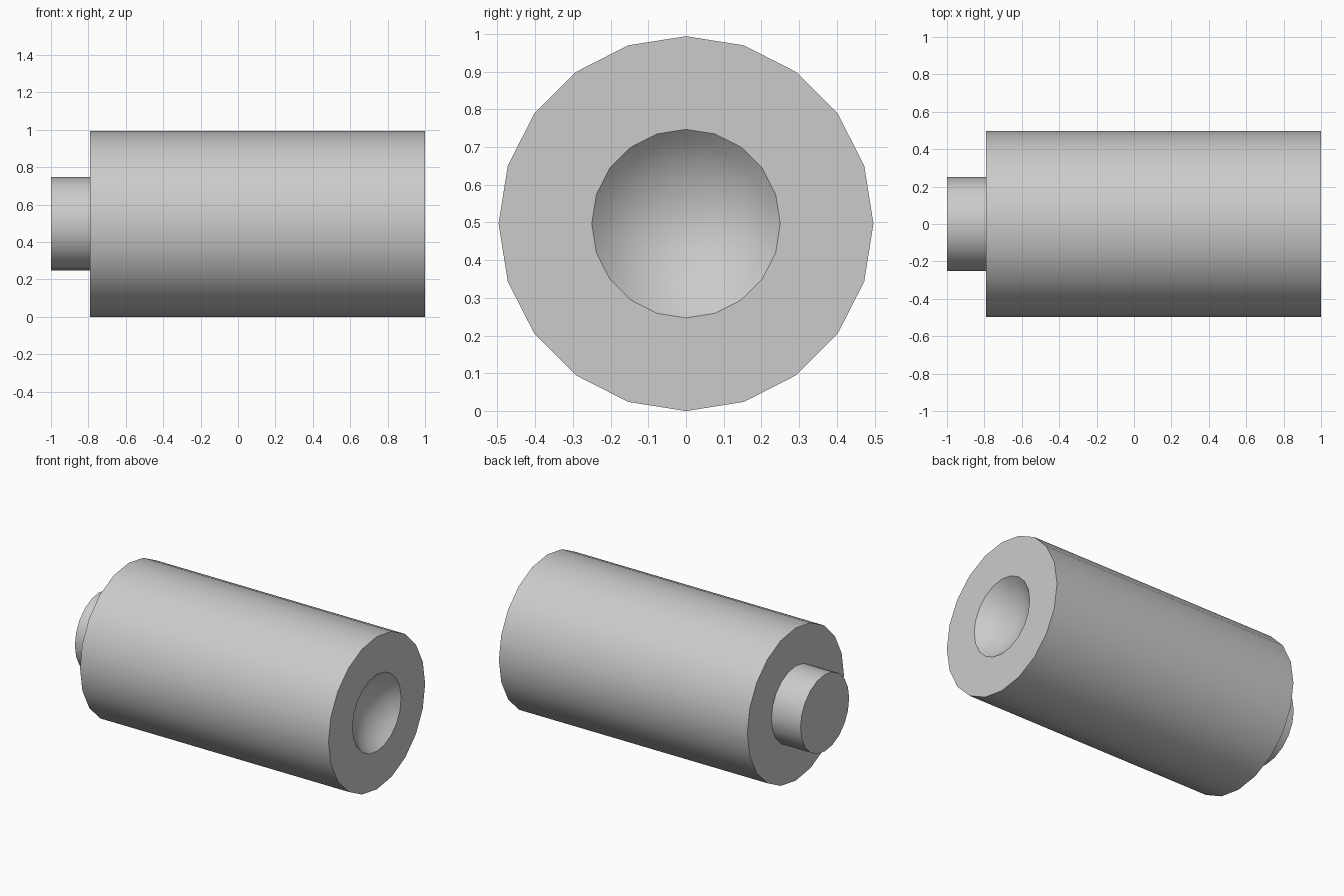
import bpy, bmesh, math

if "Cube" in bpy.data.objects:
    bpy.data.objects.remove(bpy.data.objects["Cube"])

SIDES = 20
R_BODY, R_PEG = 0.497, 0.25
X_BACK, X_STEP, X_FRONT = -1.0, -0.79, 1.0
DISH_DEPTH, DISH_RINGS = 0.11, 6


def lathe(name, profile, z):
    """Revolve (x, radius) points around a horizontal axis at height z."""
    bm = bmesh.new()
    rings = []
    for x, r in profile:
        if r < 1e-6:
            rings.append([bm.verts.new((x, 0, z))] * SIDES)
        else:
            rings.append([bm.verts.new((x, r * math.cos(a), z + r * math.sin(a)))
                          for a in (2 * math.pi * i / SIDES for i in range(SIDES))])
    for a, b in zip(rings, rings[1:]):
        for i in range(SIDES):
            j = (i + 1) % SIDES
            bm.faces.new(list(dict.fromkeys((a[i], a[j], b[j], b[i]))))
    bmesh.ops.recalc_face_normals(bm, faces=bm.faces)
    mesh = bpy.data.meshes.new(name)
    bm.to_mesh(mesh)
    bm.free()
    obj = bpy.data.objects.new(name, mesh)
    bpy.context.collection.objects.link(obj)
    bpy.ops.object.select_all(action='DESELECT')
    obj.select_set(True)
    bpy.context.view_layer.objects.active = obj
    bpy.ops.object.shade_smooth_by_angle(angle=math.radians(30))
    return obj


# Peg end and main cylinder
profile = [(X_BACK, 0), (X_BACK, R_PEG), (X_STEP, R_PEG),
           (X_STEP, R_BODY), (X_FRONT, R_BODY)]

# Shallow spherical dish in the other end
sphere_r = (R_PEG ** 2 + DISH_DEPTH ** 2) / (2 * DISH_DEPTH)
rim_angle = math.asin(R_PEG / sphere_r)
for k in range(DISH_RINGS + 1):
    t = rim_angle * (1 - k / DISH_RINGS)
    depth = DISH_DEPTH - sphere_r * (1 - math.cos(t))
    profile.append((X_FRONT - depth, sphere_r * math.sin(t)))

lathe("cylinder_with_peg_and_dish", profile, R_BODY)
